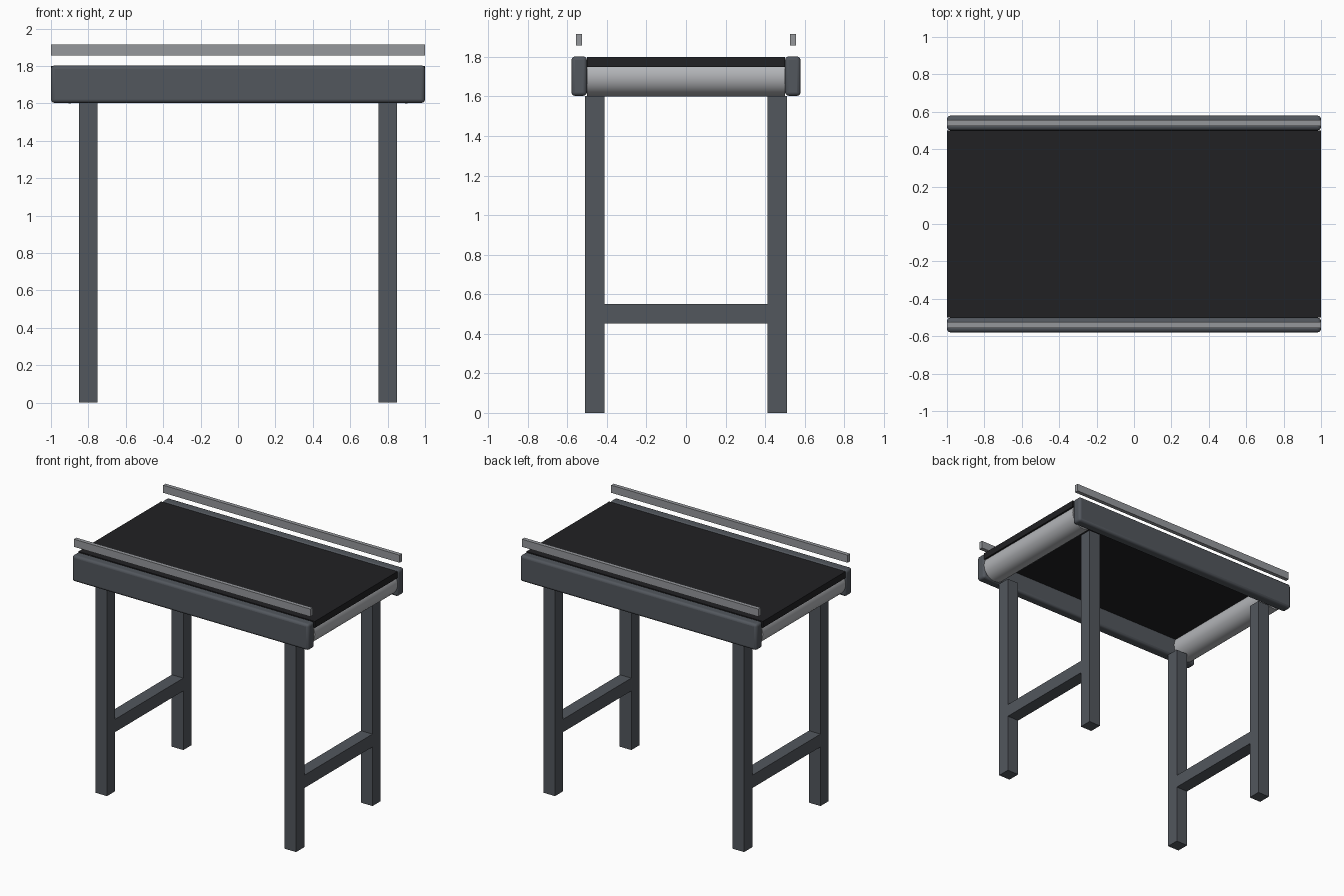
import bpy
from math import pi

if "Cube" in bpy.data.objects:
    bpy.data.objects.remove(bpy.data.objects["Cube"])


def material(name, rgb):
    m = bpy.data.materials.new(name)
    m.diffuse_color = (*rgb, 1)
    m.use_nodes = True
    m.node_tree.nodes["Principled BSDF"].inputs["Base Color"].default_value = m.diffuse_color
    return m


steel = material("dark_steel", (0.085, 0.095, 0.11))
rubber = material("black_rubber", (0.015, 0.015, 0.017))
chrome = material("roller_metal", (0.45, 0.46, 0.48))
alloy = material("guide_metal", (0.3, 0.31, 0.33))


def box(name, x, y, z, mat, bevel=0):
    """Box from (min, max) ranges, with optional rounded edges."""
    bpy.ops.mesh.primitive_cube_add(
        size=1, location=[(a + b) / 2 for a, b in (x, y, z)])
    ob = bpy.context.object
    ob.name = name
    ob.scale = [b - a for a, b in (x, y, z)]
    bpy.ops.object.transform_apply(location=False, rotation=False, scale=True)
    ob.data.materials.append(mat)
    if bevel:
        mod = ob.modifiers.new("rounded_edges", 'BEVEL')
        mod.width = bevel
        mod.segments = 3
        bpy.ops.object.shade_smooth_by_angle()
    return ob


def span(centre, size):
    return centre - size / 2, centre + size / 2


# Flat belt
box("belt", (-1, 1), (-0.5, 0.5), (1.75, 1.8), rubber)

# Side rails and the guide strips floating above them
for s, side in ((-1, "front"), (1, "back")):
    box(side + "_side_rail", (-1, 1), span(s * 0.54, 0.078), (1.603, 1.802), steel, 0.018)
    box(side + "_guide_rail", (-1, 1), span(s * 0.54, 0.03), (1.857, 1.915), alloy)

# End rollers, legs and cross braces
for s, end in ((-1, "left"), (1, "right")):
    bpy.ops.mesh.primitive_cylinder_add(
        vertices=32, radius=0.1, depth=1.0,
        location=(s * 0.9, 0, 1.7), rotation=(pi / 2, 0, 0))
    roller = bpy.context.object
    roller.name = end + "_roller"
    roller.data.materials.append(chrome)
    bpy.ops.object.shade_smooth_by_angle()

    for t, side in ((-1, "front"), (1, "back")):
        box(f"{side}_{end}_leg", span(s * 0.8, 0.098), span(t * 0.461, 0.098),
            (0, 1.603), steel)
    box(end + "_cross_brace", span(s * 0.8, 0.098), (-0.412, 0.412),
        (0.452, 0.55), steel)
